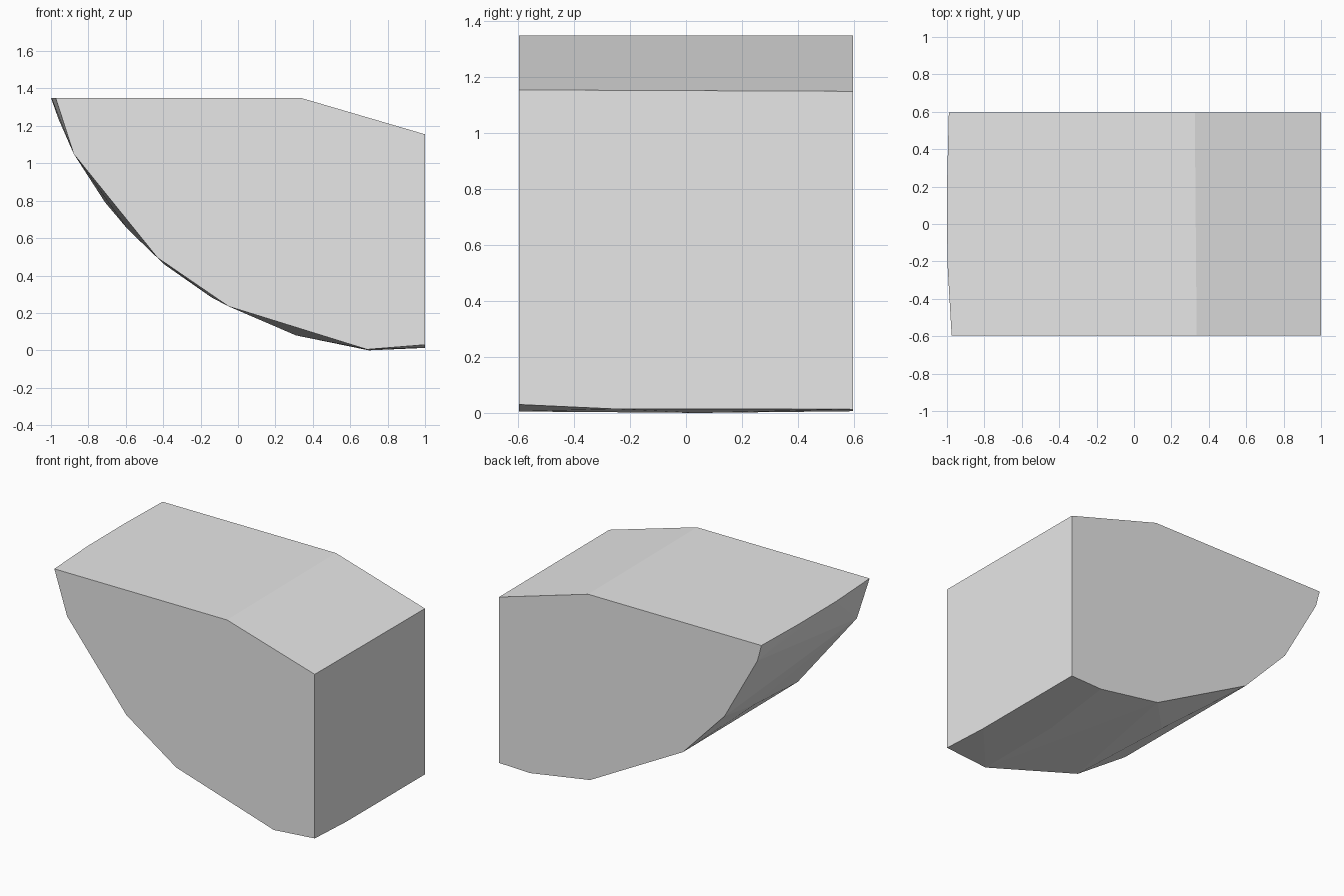
import bpy
import bmesh

if "Cube" in bpy.data.objects:
    bpy.data.objects.remove(bpy.data.objects["Cube"])

HALF_DEPTH = 0.597

# Cross-sections (x, z) at each end of the block
front_profile = [(-0.975, 1.35), (-0.878, 1.05), (-0.43, 0.495), (-0.05, 0.235),
                 (0.69, 0.005), (1.0, 0.03), (1.0, 1.155), (0.335, 1.35)]
back_profile = [(-0.99, 1.35), (-0.96, 1.237), (-0.71, 0.79), (-0.395, 0.46),
                (0.31, 0.08), (0.765, 0.006), (1.0, 0.013), (1.0, 1.15), (0.325, 1.35)]
# Slight bulge of the curved underside between the ends
bulge = [(-0.998, -0.2, 1.35), (-1.0, 0.2, 1.35), (-0.59, 0.1, 0.648),
         (-0.14, 0.1, 0.282), (0.7, 0.05, 0.0), (1.0, -0.25, 0.014)]

# Curved wedge block, wrapped around its sections
bm = bmesh.new()
for x, z in front_profile:
    bm.verts.new((x, -HALF_DEPTH, z))
for x, z in back_profile:
    bm.verts.new((x, HALF_DEPTH, z))
for p in bulge:
    bm.verts.new(p)
hull = bmesh.ops.convex_hull(bm, input=bm.verts[:])
loose = [v for v in bm.verts if not v.link_faces]
bmesh.ops.delete(bm, geom=loose, context='VERTS')
# Merge triangles on the flat sides
bmesh.ops.dissolve_limit(bm, angle_limit=0.005, verts=bm.verts[:], edges=bm.edges[:])
bmesh.ops.recalc_face_normals(bm, faces=bm.faces[:])

mesh = bpy.data.meshes.new("wedge_block")
bm.to_mesh(mesh)
bm.free()
block = bpy.data.objects.new("wedge_block", mesh)
bpy.context.collection.objects.link(block)

# Plain grey
grey = bpy.data.materials.new("light_grey")
grey.diffuse_color = (0.8, 0.8, 0.8, 1.0)
grey.use_nodes = True
grey.node_tree.nodes["Principled BSDF"].inputs["Base Color"].default_value = grey.diffuse_color
mesh.materials.append(grey)
